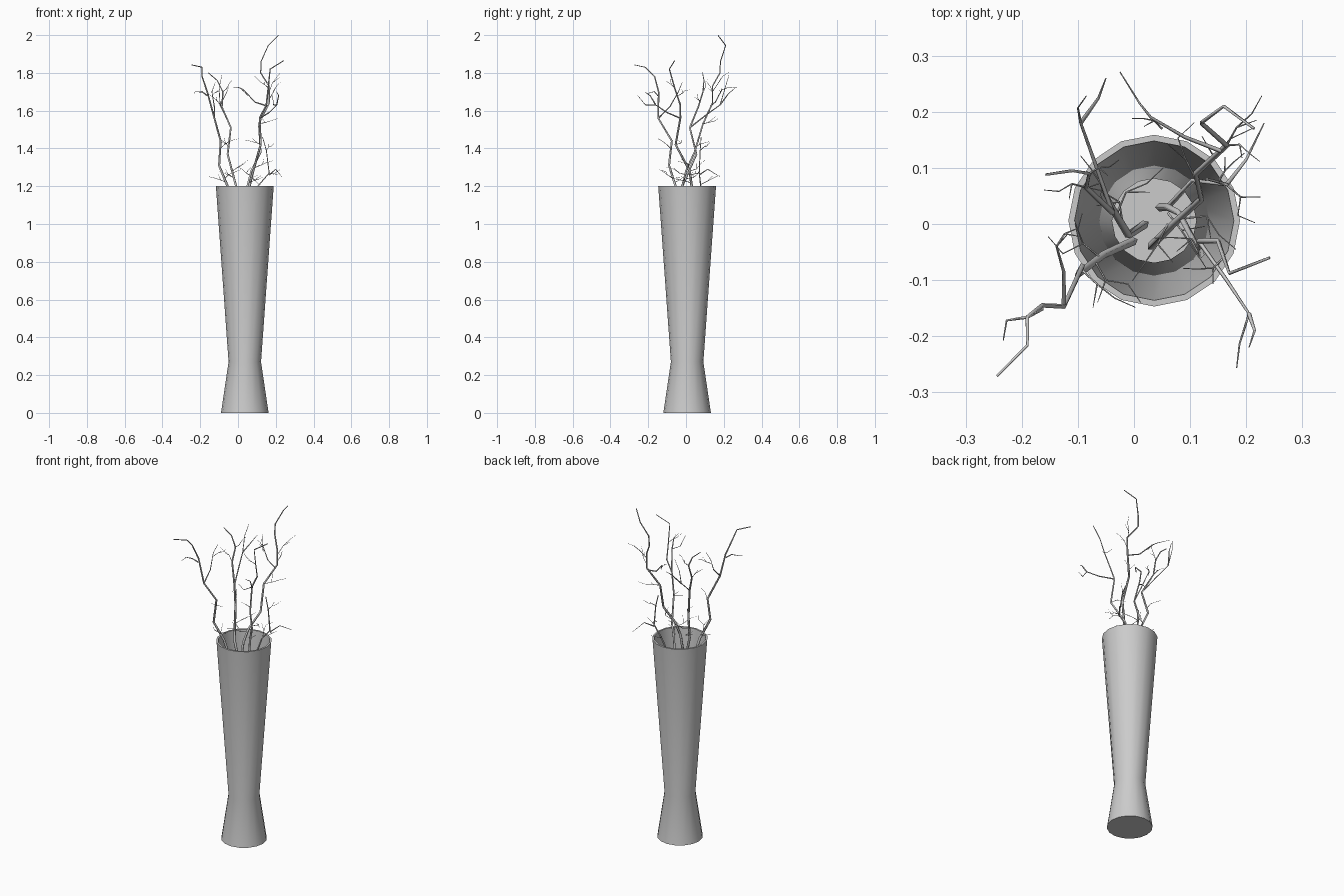
import bpy, bmesh, math, random
from mathutils import Vector

random.seed(4)
CX, CY = 0.036, 0.006
SIDES = 16


def make_vase():
    # Closed profile spun around the axis: outer wall, rim, inner wall, inner floor
    profile = [(0.126, 0), (0.086, 0.27), (0.153, 1.2),
               (0.142, 1.2), (0.075, 0.27), (0.113, 0.012)]
    bm = bmesh.new()
    rings = []
    for r, z in profile:
        rings.append([bm.verts.new((CX + r * math.cos(2 * math.pi * i / SIDES),
                                    CY + r * math.sin(2 * math.pi * i / SIDES), z))
                      for i in range(SIDES)])
    for a, b in zip(rings, rings[1:]):
        for i in range(SIDES):
            j = (i + 1) % SIDES
            bm.faces.new((a[i], a[j], b[j], b[i]))
    bm.faces.new(rings[0][::-1])
    bm.faces.new(rings[-1])
    mesh = bpy.data.meshes.new("vase")
    bm.to_mesh(mesh)
    bm.free()
    ob = bpy.data.objects.new("vase", mesh)
    bpy.context.collection.objects.link(ob)
    bpy.context.view_layer.objects.active = ob
    ob.select_set(True)
    bpy.ops.object.shade_smooth_by_angle(angle=math.radians(30))
    ob.select_set(False)


def make_branch(name, paths):
    # Each path is (start radius, end radius, points), drawn as a tapered square tube
    cu = bpy.data.curves.new(name, "CURVE")
    cu.dimensions = "3D"
    cu.bevel_depth = 1.0
    cu.bevel_resolution = 0
    cu.use_fill_caps = True
    for r0, r1, pts in paths:
        sp = cu.splines.new("POLY")
        sp.points.add(len(pts) - 1)
        for i, (p, co) in enumerate(zip(sp.points, pts)):
            p.co = (*co, 1)
            p.radius = r0 + (r1 - r0) * i / (len(pts) - 1)
    ob = bpy.data.objects.new(name, cu)
    bpy.context.collection.objects.link(ob)
    bpy.context.view_layer.objects.active = ob
    ob.select_set(True)
    bpy.ops.object.convert(target="MESH")
    bpy.context.object.select_set(False)


def twig(start, angle, length, rise):
    # Thin crooked twig with one small fork
    p = Vector(start)
    pts = [p.copy()]
    for k in range(3):
        a = math.radians(angle + random.uniform(-40, 40))
        p = p + Vector((math.cos(a) * length, math.sin(a) * length,
                        rise * random.uniform(0.3, 1.5))) / 3
        pts.append(p.copy())
    a = math.radians(angle + random.choice((-60, 60)))
    fork = [pts[1], pts[1] + Vector((math.cos(a), math.sin(a), 0.7)) * length * 0.35]
    return [(0.002, 0.0007, pts), (0.0015, 0.0006, fork)]


def branch(name, main, sides, twigs, r=0.0075):
    paths = [(r, 0.0025, main)]
    paths += [(0.004, 0.001, s) for s in sides]
    for t in twigs:
        paths += twig(*t)
    make_branch(name, paths)


make_vase()

# Tallest branch, back right
branch("branch_back_right",
       [(0.03, -0.04, 1.0), (0.05, -0.02, 1.2), (0.07, 0.0, 1.28), (0.12, 0.045, 1.38),
        (0.11, 0.09, 1.53), (0.165, 0.14, 1.64), (0.165, 0.14, 1.73), (0.12, 0.18, 1.8),
        (0.122, 0.182, 1.86), (0.16, 0.21, 1.945), (0.214, 0.17, 1.998)],
       [[(0.155, 0.13, 1.625), (0.09, 0.155, 1.645), (0.03, 0.19, 1.71),
         (0.01, 0.215, 1.72), (-0.025, 0.271, 1.725)]],
       [((0.11, 0.09, 1.53), 60, 0.13, 0.05), ((0.165, 0.14, 1.66), -20, 0.07, 0.1),
        ((0.165, 0.14, 1.7), 80, 0.11, 0.1), ((0.05, 0.17, 1.68), 150, 0.06, 0.05)])

# Front right branch
branch("branch_front_right",
       [(0.045, 0.03, 1.0), (0.06, 0.03, 1.2), (0.08, 0.02, 1.28), (0.12, -0.055, 1.42),
        (0.115, -0.03, 1.56), (0.15, -0.03, 1.63), (0.16, -0.06, 1.72),
        (0.17, -0.088, 1.82), (0.242, -0.06, 1.865)],
       [[(0.115, -0.03, 1.56), (0.165, -0.1, 1.59), (0.205, -0.16, 1.63),
         (0.188, -0.214, 1.63), (0.183, -0.256, 1.68)],
        [(0.205, -0.16, 1.63), (0.215, -0.19, 1.68), (0.205, -0.22, 1.7)]],
       [((0.16, -0.06, 1.72), -150, 0.08, 0.06), ((0.12, -0.055, 1.42), 160, 0.1, 0.04)])

# Front left branch
branch("branch_front_left",
       [(0.0, -0.03, 1.0), (-0.055, -0.055, 1.2), (-0.1, -0.09, 1.31),
        (-0.092, -0.075, 1.44), (-0.125, -0.147, 1.56), (-0.163, -0.145, 1.7),
        (-0.19, -0.166, 1.78), (-0.19, -0.216, 1.83), (-0.244, -0.271, 1.842)],
       [[(-0.125, -0.147, 1.56), (-0.125, -0.086, 1.62), (-0.138, -0.04, 1.7),
         (-0.12, -0.02, 1.75)],
        [(-0.163, -0.15, 1.68), (-0.19, -0.166, 1.7), (-0.227, -0.172, 1.7),
         (-0.233, -0.207, 1.69)]],
       [((-0.138, -0.04, 1.68), 50, 0.08, 0.05), ((-0.095, -0.08, 1.4), -40, 0.12, 0.05)])

# Back left branch
branch("branch_back_left",
       [(0.02, 0.0, 1.0), (-0.01, -0.02, 1.2), (-0.055, 0.055, 1.37), (-0.038, 0.02, 1.51),
        (-0.085, 0.065, 1.62), (-0.08, 0.09, 1.7), (-0.11, 0.095, 1.76), (-0.157, 0.088, 1.8)],
       [[(-0.038, 0.02, 1.51), (-0.07, 0.11, 1.58), (-0.095, 0.18, 1.63),
         (-0.1, 0.207, 1.72), (-0.085, 0.228, 1.79)],
        [(-0.095, 0.18, 1.63), (-0.063, 0.225, 1.69), (-0.05, 0.26, 1.72)]],
       [((-0.085, 0.065, 1.62), -160, 0.08, 0.07), ((-0.08, 0.09, 1.7), 20, 0.06, 0.08),
        ((-0.05, 0.045, 1.4), 140, 0.09, 0.05)])

# Short side shoot at the right, spreading over the rim
branch("rim_shoot",
       [(0.06, 0.03, 1.02), (0.105, 0.078, 1.2), (0.165, 0.07, 1.27), (0.15, 0.075, 1.39),
        (0.13, 0.08, 1.46)],
       [[(0.165, 0.07, 1.26), (0.2, 0.115, 1.29), (0.232, 0.18, 1.25)]],
       [((0.165, 0.07, 1.27), -60, 0.1, -0.01), ((0.15, 0.075, 1.39), 30, 0.07, 0.04)], r=0.005)

# Ring of fine twigs just above the rim
ring = []
for (x, y, z), ang in [((-0.06, -0.06, 1.22), 170), ((-0.07, -0.065, 1.24), -50),
                       ((-0.02, 0.0, 1.24), 130), ((-0.03, 0.02, 1.28), 60),
                       ((0.06, 0.02, 1.22), -50), ((0.09, 0.01, 1.3), -20),
                       ((0.06, 0.0, 1.26), -110), ((0.11, 0.08, 1.21), 80)]:
    ring += twig((x, y, z), ang, 0.12, 0.05)
make_branch("rim_twigs", ring)
